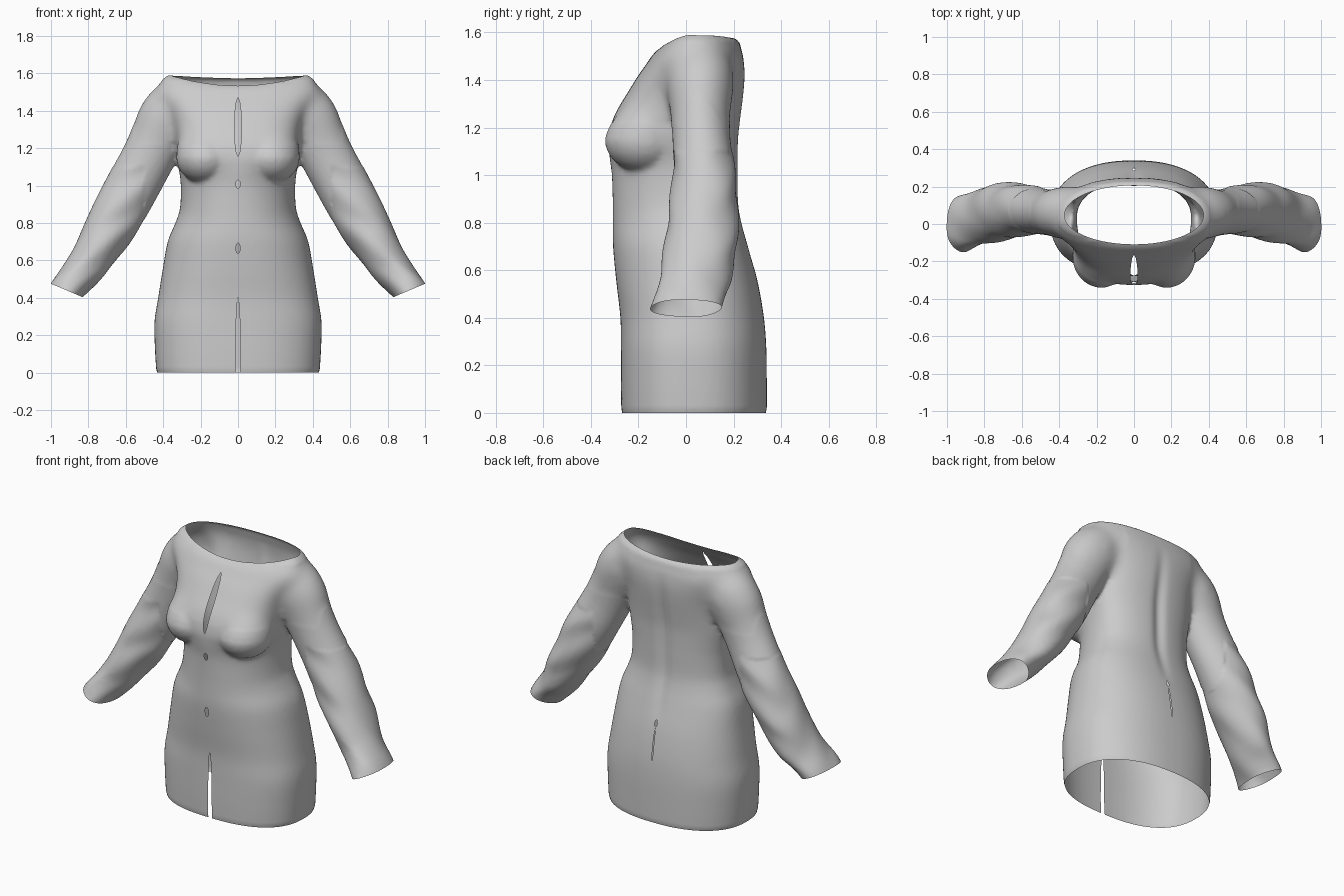
import bpy, bmesh, math
from mathutils import Vector

if "Cube" in bpy.data.objects:
    bpy.data.objects.remove(bpy.data.objects["Cube"])

cloth = bpy.data.materials.new("light_grey_cloth")
cloth.diffuse_color = (0.6, 0.6, 0.6, 1)
cloth.use_nodes = True
cloth.node_tree.nodes["Principled BSDF"].inputs["Base Color"].default_value = cloth.diffuse_color
N = 64


def loft(bm, rings):
    """Skin closed rings of points and cap both ends."""
    loops = [[bm.verts.new(p) for p in ring] for ring in rings]
    for a, b in zip(loops, loops[1:]):
        for i in range(len(a)):
            j = (i + 1) % len(a)
            bm.faces.new((a[i], a[j], b[j], b[i]))
    bm.faces.new(loops[0][::-1])
    bm.faces.new(loops[-1])


def smooth_rows(rows, steps=4):
    """Catmull-Rom interpolation between table rows."""
    out = []
    for k in range(len(rows) - 1):
        p0, p1, p2 = rows[max(k - 1, 0)], rows[k], rows[k + 1]
        p3 = rows[min(k + 2, len(rows) - 1)]
        for i in range(steps):
            t = i / steps
            out.append([.5 * (2 * b + (c - a) * t + (2 * a - 5 * b + 4 * c - d) * t * t
                              + (3 * b - a - 3 * c + d) * t ** 3)
                        for a, b, c, d in zip(p0, p1, p2, p3)])
    return out + [list(rows[-1])]


def spow(v, e):
    return math.copysign(abs(v) ** e, v)


def to_object(bm, name):
    bmesh.ops.recalc_face_normals(bm, faces=bm.faces)
    mesh = bpy.data.meshes.new(name)
    bm.to_mesh(mesh)
    bm.free()
    ob = bpy.data.objects.new(name, mesh)
    bpy.context.collection.objects.link(ob)
    mesh.materials.append(cloth)
    mesh.materials.append(cloth)
    return ob


def bake(ob):
    """Apply all modifiers."""
    dg = bpy.context.evaluated_depsgraph_get()
    mesh = bpy.data.meshes.new_from_object(ob.evaluated_get(dg))
    ob.modifiers.clear()
    ob.data = mesh


# Torso: z, half width, front y, back y, front squareness
torso = [
    (-0.10, .435, -.27, .34, 2.5), (0.0, .437, -.272, .34, 2.5),
    (0.12, .444, -.274, .34, 2.5), (0.27, .447, -.274, .338, 2.5),
    (0.40, .427, -.276, .328, 2.4), (0.55, .403, -.293, .302, 2.3),
    (0.70, .376, -.307, .262, 2.2), (0.80, .335, -.308, .235, 2.1),
    (0.88, .31, -.308, .222, 2.1), (1.0, .306, -.312, .22, 2.0),
    (1.08, .315, -.322, .22, 2.1), (1.16, .328, -.325, .222, 2.8),
    (1.25, .335, -.303, .232, 3.0), (1.34, .35, -.25, .243, 2.9),
    (1.42, .39, -.202, .248, 2.7), (1.49, .44, -.165, .243, 2.4),
    (1.54, .425, -.143, .232, 2.3), (1.575, .395, -.122, .222, 2.2),
    (1.594, .365, -.09, .19, 2.0)]
bm = bmesh.new()
rings = []
for z, w, yf, yb, sq in smooth_rows(torso):
    mid = 0.03
    ring = []
    for i in range(N):
        a = 2 * math.pi * i / N
        c, s = math.cos(a), math.sin(a)
        e = 2 / (sq if s < 0 else 2.3)
        depth = (mid - yf) if s < 0 else (yb - mid)
        # neckline dips at the front
        drop = max(0, (z - 1.42) / .17) * (.05 if s < 0 else .012) * s * s
        ring.append((w * spow(c, e), mid + depth * spow(s, e), z - drop))
    rings.append(ring)
loft(bm, rings)

# Sleeves: centre x, y, z, radius in the front plane, radius in depth
sleeve = [
    (.25, .06, 1.465, .11, .12), (.32, .06, 1.425, .153, .14), (.38, .06, 1.35, .162, .14),
    (.425, .06, 1.26, .15, .127), (.48, .065, 1.15, .143, .122),
    (.55, .075, 1.02, .143, .13), (.617, .075, .90, .143, .142),
    (.675, .07, .79, .135, .15), (.735, .06, .69, .123, .155),
    (.80, .045, .585, .108, .15), (.86, .02, .51, .097, .147),
    (.915, 0.0, .445, .092, .153), (.96, -.01, .37, .092, .153)]
sleeve = smooth_rows(sleeve, 3)
for side in (1, -1):
    rings = []
    for k, (x, y, z, rn, ry) in enumerate(sleeve):
        a, b = sleeve[max(k - 1, 0)], sleeve[min(k + 1, len(sleeve) - 1)]
        t = Vector((b[0] - a[0], 0, b[2] - a[2])).normalized()
        n = Vector((-t.z, 0, t.x))
        ring = []
        for i in range(32):
            ang = 2 * math.pi * i / 32
            p = Vector((x, y, z)) + n * rn * math.cos(ang) + Vector((0, ry * math.sin(ang), 0))
            ring.append((p.x * side, p.y, p.z))
        rings.append(ring)
    loft(bm, rings)
    # Bust: leans back towards the top so it runs into the chest
    ret = bmesh.ops.create_uvsphere(bm, u_segments=32, v_segments=20, radius=1)
    for v in ret["verts"]:
        up = max(v.co.z, 0)
        z = v.co.z * (.25 if v.co.z > 0 else .14)
        v.co = Vector((side * .175 + v.co.x * .155, -.172 + v.co.y * .17 + .11 * up ** 1.3, 1.15 + z))
garment = to_object(bm, "fitted_dress")

# Fuse the parts into one smooth skin
rem = garment.modifiers.new("fuse", 'REMESH')
rem.mode = 'VOXEL'
rem.voxel_size = 0.0125
smooth = garment.modifiers.new("soften", 'SMOOTH')
smooth.factor, smooth.iterations = 0.5, 6
bake(garment)

# Blend shoulders and upper chest further
bm = bmesh.new()
bm.from_mesh(garment.data)
blend = [v for v in bm.verts if 1.22 < v.co.z < 1.56
         and (.24 < abs(v.co.x) < .56 or v.co.y < -.1)]
for _ in range(25):
    bmesh.ops.smooth_vert(bm, verts=blend, factor=.5,
                          use_axis_x=True, use_axis_y=True, use_axis_z=True)
bm.to_mesh(garment.data)
bm.free()

# Spine groove and soft sleeve wrinkles
for v in garment.data.vertices:
    x, y, z = v.co
    if y > .1 and .6 < z < 1.5:
        fade = math.sin(math.pi * (z - .6) / .9)
        v.co.y -= .018 * fade * math.exp(-(x / .035) ** 2)
    if abs(x) > .5 and z < 1.1:
        v.co.y += .005 * math.sin(34 * z + 18 * abs(x))
        v.co.z += .004 * math.sin(30 * y + 22 * z)

# Cutter for the neck opening, front slits and back slit
bm = bmesh.new()
rings = []
for z, k in ((1.40, .88), (1.5, .96), (1.54, .99), (1.66, 1.06)):
    rings.append([(.365 * k * math.cos(2 * math.pi * i / 64),
                   .047 + .158 * k * math.sin(2 * math.pi * i / 64), z) for i in range(64)])
loft(bm, rings)


def slit(z0, z1, half, y0, y1, power=.5):
    outline = []
    for s in (1, -1):
        for i in range(13):
            t = i / 12 if s > 0 else 1 - i / 12
            w = max(half * math.sin(math.pi * t) ** power, .0005)
            outline.append((s * w, z0 + (z1 - z0) * t))
    loft(bm, [[(x, y, z) for x, z in outline] for y in (y0, y1)])


slit(1.155, 1.47, .019, -.5, -.115)
slit(.985, 1.03, .012, -.5, -.15)
slit(.635, .695, .011, -.5, -.15)
slit(-.41, .41, .013, -.5, -.15, .4)
slit(.57, .61, .008, .15, .5)
slit(.36, .56, .003, .15, .5)
for f in bm.faces:
    f.material_index = 1
cutter = to_object(bm, "opening_cutter")
cutter.hide_render = True
cut = garment.modifiers.new("openings", 'BOOLEAN')
cut.operation, cut.solver, cut.object = 'DIFFERENCE', 'EXACT', cutter
bake(garment)
bpy.data.objects.remove(cutter)

# Keep only the cloth skin, then trim hem and cuffs open
bm = bmesh.new()
bm.from_mesh(garment.data)
bmesh.ops.delete(bm, geom=[f for f in bm.faces if f.material_index == 1], context='FACES')


def trim(co, no, keep):
    faces = [f for f in bm.faces if keep(f.calc_center_median())]
    geom = faces + list({e for f in faces for e in f.edges}) + list({v for f in faces for v in f.verts})
    bmesh.ops.bisect_plane(bm, geom=geom, plane_co=co, plane_no=no, clear_outer=True)


trim((0, 0, 0), (0, 0, -1), lambda c: c.z < .1 and abs(c.x) < .6)
for s in (1, -1):
    trim((s * .917, 0, .44), (s * .39, 0, -.92), lambda c: c.x * s > .7 and c.z < .7)

# Hem rolls slightly inward
for v in bm.verts:
    if v.co.z < .02 and abs(v.co.x) < .6:
        k = 1 - .012 * (1 - v.co.z / .02)
        v.co.x *= k
        v.co.y *= k
bm.to_mesh(garment.data)
bm.free()
garment.data.materials.clear()
garment.data.materials.append(cloth)
for p in garment.data.polygons:
    p.material_index = 0
bpy.context.view_layer.objects.active = garment
garment.select_set(True)
bpy.ops.object.shade_smooth_by_angle(angle=math.radians(50))
